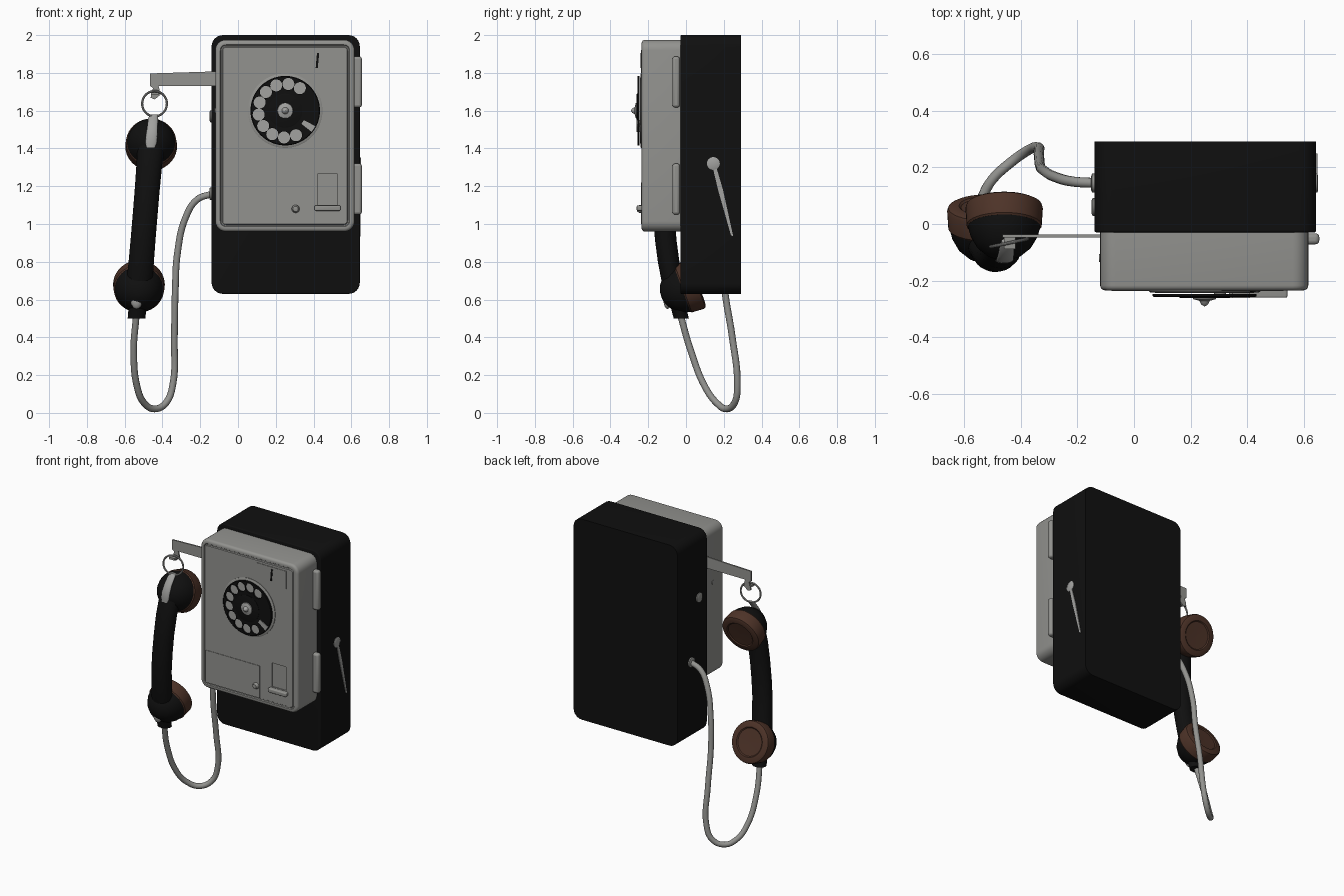
import bpy, bmesh, math
from mathutils import Vector, Matrix

if "Cube" in bpy.data.objects:
    bpy.data.objects.remove(bpy.data.objects["Cube"])


def material(name, r, g, b):
    m = bpy.data.materials.new(name)
    m.diffuse_color = (r, g, b, 1)
    m.use_nodes = True
    m.node_tree.nodes["Principled BSDF"].inputs["Base Color"].default_value = m.diffuse_color
    return m


BLACK = material("black", 0.005, 0.005, 0.005)
GREY = material("warm grey", 0.29, 0.29, 0.275)
METAL = material("light metal", 0.36, 0.36, 0.35)
BROWN = material("brown", 0.075, 0.033, 0.021)


def smooth(ob):
    bpy.ops.object.select_all(action='DESELECT')
    ob.select_set(True)
    bpy.context.view_layer.objects.active = ob
    bpy.ops.object.shade_smooth_by_angle(angle=math.radians(35))


def finish(bm, name, mat):
    bmesh.ops.remove_doubles(bm, verts=bm.verts, dist=1e-5)
    bmesh.ops.recalc_face_normals(bm, faces=bm.faces)
    me = bpy.data.meshes.new(name)
    bm.to_mesh(me)
    bm.free()
    ob = bpy.data.objects.new(name, me)
    bpy.context.collection.objects.link(ob)
    me.materials.append(mat)
    smooth(ob)
    return ob


def rounded_box(name, xs, ys, zs, mat, r=0, rim=0, insets=()):
    """Box with corners rounded in the front plane, a rounded front rim and front insets."""
    bm = bmesh.new()
    bmesh.ops.create_cube(bm, size=1)
    for v in bm.verts:
        v.co = Vector([(a + b) / 2 + c * (b - a) for c, (a, b) in zip(v.co, (xs, ys, zs))])
    if r:
        es = [e for e in bm.edges if abs(e.verts[0].co.y - e.verts[1].co.y) > 1e-4]
        bmesh.ops.bevel(bm, geom=es, offset=r, segments=6, profile=0.5, affect='EDGES')
    def front():
        return min(bm.faces, key=lambda f: f.calc_center_median().y)
    if rim:
        bmesh.ops.bevel(bm, geom=list(front().edges), offset=rim, segments=4, profile=0.5, affect='EDGES')
    bm.normal_update()
    f = front()
    for th, d in insets:
        bmesh.ops.inset_individual(bm, faces=[f], thickness=th, depth=d)
    return finish(bm, name, mat)


def bridge(bm, rings):
    n = len(rings[0])
    for a, b in zip(rings, rings[1:]):
        for i in range(n):
            j = (i + 1) % n
            bm.faces.new((a[i], a[j], b[j], b[i]))
    bm.faces.new(rings[0])
    bm.faces.new(rings[-1])


def lathe(name, origin, axis, profile, mat, n=40):
    """Turned part: profile of (radius, distance along axis)."""
    q = Vector(axis).normalized().to_track_quat('Z', 'Y')
    bm = bmesh.new()
    rings = []
    for r, t in profile:
        r = max(r, 0.0005)
        rings.append([bm.verts.new(Vector(origin) + q @ Vector(
            (r * math.cos(k * math.tau / n), r * math.sin(k * math.tau / n), t))) for k in range(n)])
    bridge(bm, rings)
    return finish(bm, name, mat)


def loft(name, stations, mat, n=28):
    """Stack of horizontal ellipses (x, y, z, rx, ry)."""
    bm = bmesh.new()
    bridge(bm, [[bm.verts.new((x + rx * math.cos(k * math.tau / n), y + ry * math.sin(k * math.tau / n), z))
                 for k in range(n)] for x, y, z, rx, ry in stations])
    return finish(bm, name, mat)


def prism(name, pts, a, b, mat, axis='y'):
    """Extruded outline: (x, z) along y, or (y, z) along x."""
    bm = bmesh.new()
    bridge(bm, [[bm.verts.new((p, d, q) if axis == 'y' else (d, p, q)) for p, q in pts] for d in (a, b)])
    return finish(bm, name, mat)


def cut(ob, cutter):
    m = ob.modifiers.new("cut", 'BOOLEAN')
    m.object = cutter
    m.solver = 'EXACT'
    bpy.context.view_layer.objects.active = ob
    bpy.ops.object.modifier_apply(modifier="cut")
    smooth(ob)


F = -0.235  # front plane of the grey housing

# Housing
rounded_box("back_box", (-.14, .645), (-.03, .292), (.63, 2.0), BLACK, r=.06, rim=.008)
housing = rounded_box("front_housing", (-.12, .617), (F, -.028), (.96, 1.975), GREY, r=.055, rim=.018,
                      insets=[(.008, 0), (.004, -.006), (.006, 0), (.004, .006)])

# Coin return: recess, frame and cup lip
frame = rounded_box("coin_return_frame", (.372, .575), (F - .008, F + .01), (1.03, 1.32), GREY, r=.01, rim=.004,
                    insets=[(.018, 0), (.004, -.005)])
cutter = rounded_box("recess_cutter", (.42, .528), (-.4, -.17), (1.10, 1.265), GREY)
cut(housing, cutter)
cut(frame, cutter)
bpy.data.objects.remove(cutter)
rounded_box("coin_return_lip", (.405, .543), (F - .026, F + .01), (1.07, 1.098), GREY, r=.008, rim=.006)
lathe("return_button", (.305, F, 1.08), (0, -1, 0), [(.021, -.01), (.021, .012), (.014, .024), (0, .026)], GREY)

# Thin front plates and coin slot
prism("lower_panel", [(-.08, 1.0), (.33, 1.0), (.33, 1.22), (-.08, 1.22)], F - .003, F + .003, GREY)
prism("slot_plate", [(.31, 1.80), (.53, 1.80), (.53, 1.92), (.31, 1.92)], F - .003, F + .003, GREY)
prism("coin_slot", [(.411, 1.825), (.422, 1.825), (.43, 1.905), (.418, 1.905)], F - .006, F, BLACK)

# Hinges
for i, z in enumerate((1.05, 1.617)):
    h = rounded_box(f"hinge_{i}", (.60, .656), (-.072, -.033), (z, z + .27), GREY)
    b = h.modifiers.new("round", 'BEVEL')
    b.width, b.segments = .014, 3

# Dial
DX, DZ = .25, 1.6
DOWN = (0, -1, 0)
lathe("dial_ring", (DX, F, DZ), DOWN, [(.197, -.003), (.197, .004), (.192, .007), (0, .007)], GREY, 64)
lathe("dial_number_plate", (DX, F, DZ), DOWN, [(.175, .006), (.175, .009), (0, .009)], METAL, 64)
wheel = lathe("finger_wheel", (DX, F, DZ), DOWN, [(.184, .012), (.184, .02), (.18, .023), (0, .023), (0, .012)], BLACK, 64)
for k in range(10):
    a = math.radians(57 + k * 26.3)
    hole = lathe("hole_cutter", (DX + .142 * math.cos(a), F, DZ + .142 * math.sin(a)), DOWN,
                 [(.032, -.02), (.032, .06)], BLACK, 24)
    cut(wheel, hole)
    bpy.data.objects.remove(hole)
lathe("dial_hub", (DX, F, DZ), DOWN, [(.09, .02), (.09, .025), (.085, .027), (0, .027)], BLACK)
lathe("dial_knob", (DX, F, DZ), DOWN, [(.042, .025), (.04, .031), (.018, .037), (.012, .05), (0, .057)], METAL)
u = Vector((math.cos(math.radians(-33)), math.sin(math.radians(-33))))
w = Vector((-u.y, u.x))
c = Vector((DX, DZ))
prism("finger_stop", [c + u * a + w * b for a, b in ((.11, -.012), (.18, -.018), (.18, .018), (.11, .012))],
      F - .027, F - .004, METAL)

# Side fittings
lathe("side_button", (-.14, .06, 1.57), (-1, 0, 0), [(.032, -.01), (.032, .006), (.024, .01), (0, .01)], GREY)
lathe("cord_socket", (-.14, .145, 1.16), (-1, 0, 0), [(.033, -.01), (.033, .008), (.024, .012), (0, .012)], GREY)
lathe("side_lock", (-.12, -.12, 1.6), (-1, 0, 0), [(.014, -.01), (.014, .004), (0, .004)], GREY)
lathe("lever_pivot", (.643, .145, 1.32), (1, 0, 0), [(.034, 0), (.034, .005), (.028, .008), (0, .008)], METAL)
prism("side_lever", [(.139, 1.31), (.158, 1.31), (.196, 1.18), (.25, .935), (.238, .94), (.17, 1.18)],
      .643, .649, METAL, 'x')

# Hook arm and ring
prism("hook_arm", [(-.11, 1.808), (-.465, 1.797), (-.465, 1.73), (-.45, 1.72), (-.463, 1.668),
                   (-.44, 1.66), (-.41, 1.685), (-.42, 1.73), (-.11, 1.73)], -.047, -.037, GREY)
rounded_box("hook_tongue", (-.46, -.42), (-.088, -.038), (1.682, 1.696), GREY)
bpy.ops.mesh.primitive_torus_add(location=(-.442, -.067, 1.637), rotation=(math.radians(90), 0, math.radians(12)),
                                 major_radius=.067, minor_radius=.006, major_segments=40, minor_segments=10)
ring = bpy.context.object
ring.name = "hanging_ring"
ring.data.materials.append(METAL)
smooth(ring)


# Handset: handle, two cups, clips
def hx(z):
    return -.46 + (z - 1.43) * .083


handle = [(1.53, -.05, .04, .025), (1.5, -.06, .06, .04), (1.43, -.075, .07, .052), (1.3, -.1, .068, .057),
          (1.17, -.111, .066, .057), (1.04, -.113, .066, .057), (.92, -.108, .066, .057), (.8, -.092, .067, .057),
          (.7, -.075, .069, .055), (.63, -.058, .065, .05), (.575, -.042, .055, .045), (.56, -.04, .047, .041),
          (.5, -.025, .047, .04)]
loft("handset_handle", [(hx(z), y, z, rx, ry) for z, y, rx, ry in handle], BLACK)
TILT = math.radians(20)
for name, y, z, s in (("earpiece", -.01, 1.435, -1), ("mouthpiece", -.02, .655, 1)):
    o, ax = (hx(z), y, z), (0, math.cos(TILT), s * math.sin(TILT))
    lathe(name + "_cup", o, ax, [(0, -.118), (.03, -.115), (.065, -.1), (.098, -.07), (.12, -.03), (.128, .002)], BLACK)
    lathe(name + "_cap", o, ax, [(.128, 0), (.133, .006), (.137, .07), (.133, .082), (.122, .088), (.095, .09),
                                 (.088, .084), (0, .082)], BROWN)
loft("ring_strap", [(-.447, -.06, 1.58, .022, .01), (-.45, -.08, 1.555, .026, .014), (-.453, -.108, 1.515, .028, .014),
                    (-.457, -.126, 1.47, .03, .012), (-.46, -.13, 1.43, .03, .01), (-.462, -.132, 1.405, .022, .008)], METAL)
loft("cord_clip", [(-.537, -.098, .605 + .055 * math.sin(t), .034 * max(.05, math.cos(t)), .022 * max(.05, math.cos(t)))
                   for t in [math.radians(d) for d in range(-90, 91, 20)]], METAL)

# Cord
cu = bpy.data.curves.new("cord", 'CURVE')
cu.dimensions, cu.bevel_depth, cu.bevel_resolution, cu.resolution_u, cu.use_fill_caps = '3D', .018, 4, 6, True
path = [(-.538, -.03, .52), (-.552, .025, .33), (-.532, .105, .13), (-.495, .165, .05), (-.44, .215, .021),
        (-.38, .258, .055), (-.345, .272, .15), (-.337, .245, .4), (-.332, .205, .65), (-.32, .19, .85),
        (-.275, .165, 1.04), (-.215, .15, 1.13), (-.135, .145, 1.16)]
sp = cu.splines.new('BEZIER')
sp.bezier_points.add(len(path) - 1)
for p, co in zip(sp.bezier_points, path):
    p.co = co
    p.handle_left_type = p.handle_right_type = 'AUTO'
cord = bpy.data.objects.new("cord", cu)
bpy.context.collection.objects.link(cord)
cu.materials.append(GREY)
bpy.ops.object.select_all(action='DESELECT')
cord.select_set(True)
bpy.context.view_layer.objects.active = cord
bpy.ops.object.convert(target='MESH')
smooth(bpy.context.object)
